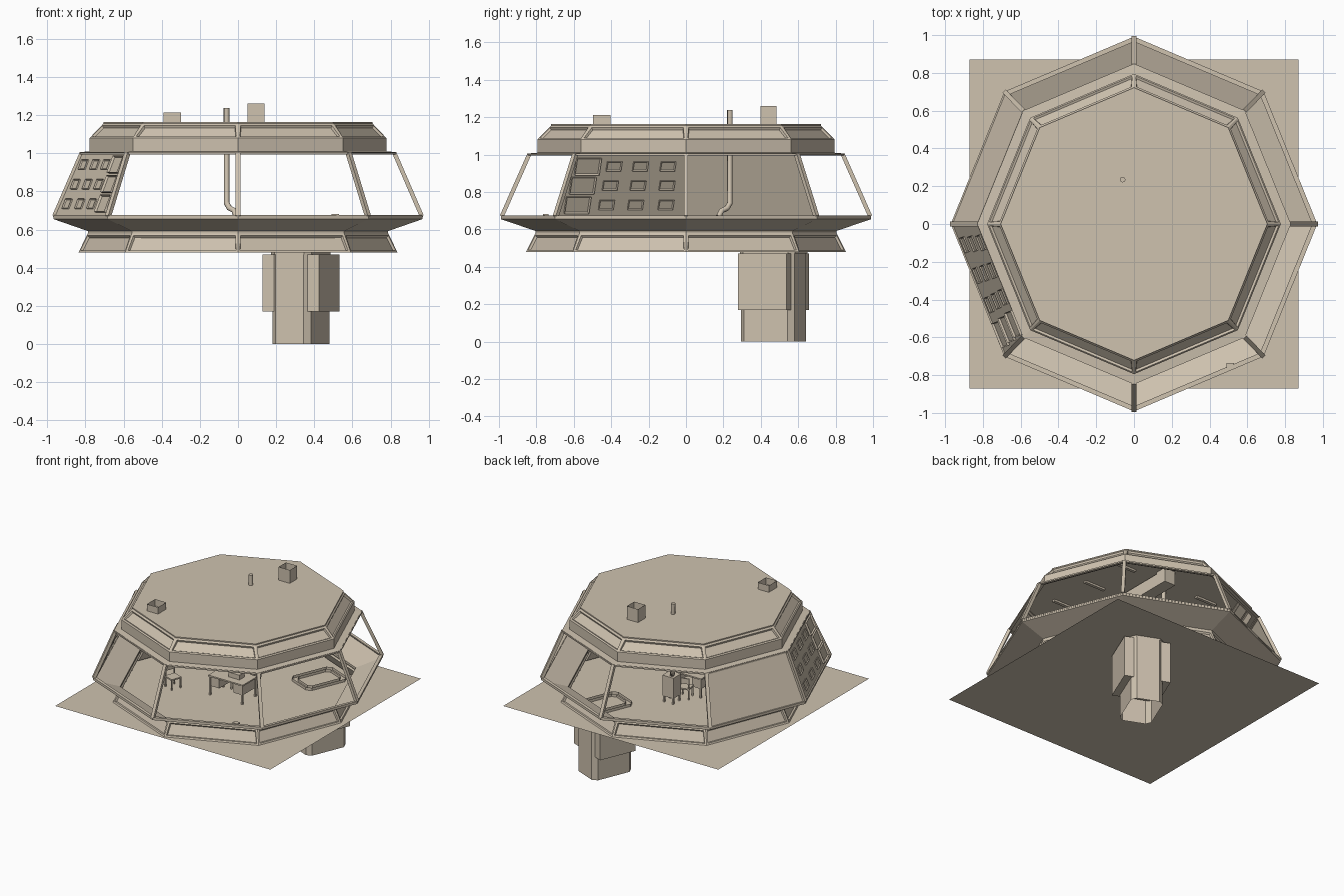
import bpy, bmesh, math
from mathutils import Vector, Matrix

if "Cube" in bpy.data.objects:
    bpy.data.objects.remove(bpy.data.objects["Cube"])

tan = bpy.data.materials.new("tan_paint")
tan.diffuse_color = (0.62, 0.54, 0.43, 1)
tan.use_nodes = True
tan.node_tree.nodes["Principled BSDF"].inputs["Base Color"].default_value = tan.diffuse_color
SX = 0.978          # plan is very slightly narrower in x


def V(k, r, z):
    a = math.radians(45 * k)
    return Vector((r * SX * math.cos(a), r * math.sin(a), z))


def finish(name, bm):
    me = bpy.data.meshes.new(name)
    bm.to_mesh(me)
    bm.free()
    me.materials.append(tan)
    ob = bpy.data.objects.new(name, me)
    bpy.context.collection.objects.link(ob)
    return ob


def loft(name, prof, panels=(), cap=False):
    """Octagonal shell from (radius, z) pairs; listed bands get recessed panels."""
    bm = bmesh.new()
    rings = [[bm.verts.new(V(k, r, z)) for k in range(8)] for r, z in prof]
    inset = []
    for i in range(len(prof) - 1):
        for k in range(8):
            n = (k + 1) % 8
            f = bm.faces.new((rings[i][k], rings[i][n], rings[i + 1][n], rings[i + 1][k]))
            if i in panels:
                inset.append(f)
    if cap:
        bm.faces.new(rings[-1])
    if inset:
        bm.normal_update()
        bmesh.ops.inset_individual(bm, faces=inset, thickness=0.018)
        bmesh.ops.inset_individual(bm, faces=inset, thickness=0.008, depth=-0.012)
    return finish(name, bm)


def box(name, loc, size, rot=None, open_top=False, recess=0):
    bm = bmesh.new()
    bmesh.ops.create_cube(bm, size=1, matrix=Matrix.Diagonal((*size, 1)))
    ends = [f for f in bm.faces if abs(f.normal.z) > 0.9]
    if recess:
        bmesh.ops.inset_individual(bm, faces=ends, thickness=recess, depth=-size[2] * 0.4)
    if open_top:
        bmesh.ops.delete(bm, geom=ends, context='FACES')
    m = Matrix.Translation(loc)
    bm.transform(m @ rot.to_4x4() if rot else m)
    return finish(name, bm)


def beam(name, p, q, w, d, side):
    z = (q - p).normalized()
    y = z.cross(side).normalized()
    x = y.cross(z)
    return box(name, (p + q) / 2, (w, d, (q - p).length), Matrix((x, y, z)).transposed())


def tube(name, pts, r):
    cu = bpy.data.curves.new(name, 'CURVE')
    cu.dimensions = '3D'
    cu.bevel_depth = r
    cu.bevel_resolution = 2
    cu.use_fill_caps = True
    sp = cu.splines.new('POLY')
    sp.points.add(len(pts) - 1)
    for s, p in zip(sp.points, pts):
        s.co = (*p, 1)
    cu.materials.append(tan)
    ob = bpy.data.objects.new(name, cu)
    bpy.context.collection.objects.link(ob)


# Floor sheet
bm = bmesh.new()
bmesh.ops.create_grid(bm, x_segments=1, y_segments=1, size=0.872)
bm.transform(Matrix.Translation((0, 0, 0.48)))
finish("floor", bm)

# Lower band with panels, flared skirt and sill rim
loft("lower_body", [(0.855, 0.48), (0.805, 0.58), (0.805, 0.592), (0.99, 0.655), (0.99, 0.672), (0.965, 0.672)], panels=(0,))
# Roof: soffit, upright band, sloped panelled band, flat top
loft("roof", [(0.845, 1.0), (0.845, 1.006), (0.795, 1.01), (0.795, 1.08), (0.722, 1.155), (0.722, 1.163)],
     panels=(3,), cap=True)

# Corner posts and window rails
R0, R1, Z0, Z1 = 0.985, 0.838, 0.67, 1.002
for k in range(8):
    a = math.radians(45 * k)
    beam("corner_post", V(k, R0, Z0), V(k, R1, Z1), 0.024, 0.022, Vector((-math.sin(a), math.cos(a), 0)))
    for nm, r, z in (("sill_rail", R0 - 0.004, Z0), ("head_rail", R1, Z1 - 0.003)):
        beam(nm, V(k, r, z), V(k + 1, r, z), 0.02, 0.01, Vector((math.cos(a + .39), math.sin(a + .39), 0)))

# Two solid walls on the left side
for k, nm in ((3, "plain_wall"), (4, "panel_wall")):
    bm = bmesh.new()
    bm.faces.new([bm.verts.new(p) for p in (V(k, R0, Z0), V(k + 1, R0, Z0), V(k + 1, R1, Z1), V(k, R1, Z1))])
    finish(nm, bm)

# Wall fittings: three by three panels and a column of larger cabinets
a0, b0, a1, b1 = V(4, R0, Z0), V(5, R0, Z0), V(4, R1, Z1), V(5, R1, Z1)
u = (b0 - a0).normalized()
n = u.cross((a1 + b1 - a0 - b0).normalized())
basis = Matrix((u, n.cross(u), n)).transposed()
for t in (0.19, 0.5, 0.81):
    for s, w, h, d in ((0.16, 0.085, 0.055, 0.016), (0.40, 0.085, 0.055, 0.016),
                       (0.63, 0.085, 0.055, 0.016), (0.86, 0.14, 0.095, 0.03)):
        c = a0.lerp(b0, s).lerp(a1.lerp(b1, s), t)
        box("wall_cabinet" if w > 0.1 else "wall_panel", c, (w, h, d), basis, recess=0.008)

# Roof vents, ceiling duct, ceiling lights
box("tall_vent", (0.095, 0.442, 1.205), (0.09, 0.085, 0.11), open_top=True)
box("short_vent", (-0.345, -0.45, 1.185), (0.09, 0.095, 0.055), open_top=True)
box("ceiling_duct", (0.095, 0.14, 1.105), (0.09, 0.69, 0.09))
for x in (-0.345, 0.35):
    for y in (0.33, 0.01, -0.315):
        box("ceiling_light", (x, y, 1.155), (0.165, 0.022, 0.014))

# Stove with flue pipe through the roof
box("stove", (0.0, 0.165, 0.60), (0.09, 0.09, 0.15))
for sx in (-1, 1):
    for sy in (-1, 1):
        box("stove_leg", (sx * 0.035, 0.165 + sy * 0.035, 0.503), (0.012, 0.012, 0.046))
tube("flue_pipe", [(-0.01, 0.175, 0.67), (-0.02, 0.19, 0.70), (-0.045, 0.218, 0.712),
                   (-0.06, 0.235, 0.74), (-0.06, 0.235, 1.238)], 0.015)


# Furniture
def chair(x, y, turn):
    rot = Matrix.Rotation(turn, 3, 'Z')

    def part(nm, p, s):
        box(nm, Vector((x, y, 0.48)) + rot @ Vector(p), s, rot)
    part("chair_seat", (0, 0, 0.075), (0.08, 0.08, 0.01))
    part("chair_back", (0, 0.038, 0.135), (0.08, 0.008, 0.04))
    for i in (-1, 1):
        part("chair_front_leg", (i * 0.035, -0.035, 0.036), (0.008, 0.008, 0.072))
        part("chair_rear_leg", (i * 0.035, 0.038, 0.075), (0.008, 0.008, 0.15))


chair(-0.40, -0.18, math.radians(70))
chair(-0.04, 0.06, math.radians(15))
box("desk_top", (0, -0.06, 0.62), (0.28, 0.17, 0.01))
for i in (-1, 1):
    box("desk_drawers", (i * 0.095, -0.06, 0.58), (0.075, 0.15, 0.07))
    for y in (-0.135, 0.015):
        box("desk_leg", (i * 0.13, y, 0.548), (0.012, 0.012, 0.136))
box("desk_console", (0.03, -0.06, 0.642), (0.09, 0.06, 0.035))
box("sill_instrument", (0.51, -0.75, 0.67), (0.04, 0.03, 0.025))

# Stair shaft: open chamfered tube with a wider block around its upper part
turn = Matrix.Rotation(math.radians(-22.5), 4, 'Z')
place = Matrix.Translation((0.33, 0.468, 0)) @ turn


def shaft_tube(name, a, b, c, z0, z1):
    plan = [(a, c - b), (a, b - c), (a - c, b), (c - a, b), (-a, b - c), (-a, c - b), (c - a, -b), (a - c, -b)]
    bm = bmesh.new()
    lo, hi = [[bm.verts.new((x, y, z)) for x, y in plan] for z in (z0, z1)]
    for i in range(8):
        j = (i + 1) % 8
        bm.faces.new((lo[i], lo[j], hi[j], hi[i]))
    bm.transform(place)
    finish(name, bm)


shaft_tube("stair_shaft", 0.11, 0.155, 0.03, 0, 0.48)
shaft_tube("hatch_rim", 0.115, 0.16, 0.03, 0.47, 0.50)
shaft_tube("hatch_inner_rim", 0.085, 0.13, 0.025, 0.48, 0.50)
box("shaft_block", (0.33, 0.468, 0.32), (0.32, 0.28, 0.30), turn.to_3x3(), open_top=False)
